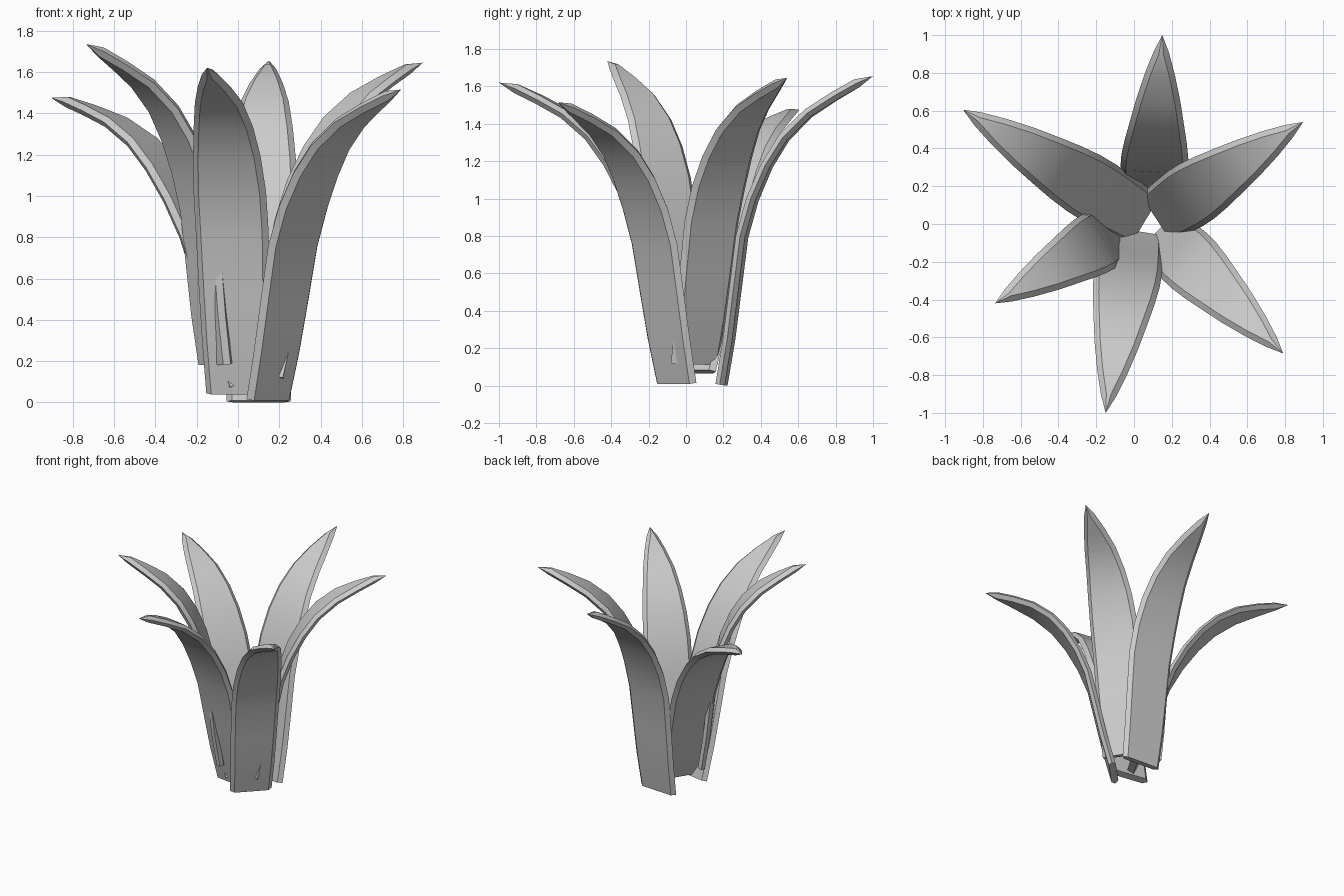
import bpy
import bmesh
import math
from mathutils import Vector, Matrix

cube = bpy.data.objects.get("Cube")
if cube:
    bpy.data.objects.remove(cube)

# Single plain grey for every leaf
grey = bpy.data.materials.new("leaf_grey")
grey.use_nodes = True
colour = (0.6, 0.6, 0.6, 1)
grey.diffuse_color = colour
grey.node_tree.nodes["Principled BSDF"].inputs["Base Color"].default_value = colour

# Shared leaf shape: (outward, height, half width)
PROFILE = [(0, 0, .155), (.04, .25, .165), (.07, .5, .172), (.105, .79, .178),
           (.16, .99, .177), (.236, 1.17, .165), (.328, 1.32, .145),
           (.456, 1.45, .117), (.592, 1.54, .08), (.712, 1.61, .04), (.8, 1.65, 0)]
HALF_THICK = 0.025
BEVEL = 0.028


def make_leaf(name, base, tip):
    """One copy of the blade, turned, leaned and scaled to run from base to tip."""
    base, tip = Vector(base), Vector(tip)
    reach = tip - base
    flat_reach = Vector((reach.x, reach.y, 0))
    outward = flat_reach.normalized()
    side = Vector((-outward.y, outward.x, 0))
    own_tip = Vector(PROFILE[-1][:2])
    scale = reach.length / own_tip.length
    lean = math.atan2(flat_reach.length, reach.z) - math.atan2(own_tip.x, own_tip.y)
    turn = Matrix.Rotation(-lean, 2)
    centres = []
    for out, up, half in PROFILE:
        spot = turn @ Vector((out, up)) * scale
        centres.append(base + outward * spot.x + Vector((0, 0, spot.y)))
    last = len(centres) - 1

    # Six-sided cross-sections: a flat front and back joined by sloping rims
    bm = bmesh.new()
    rings = []
    for i, centre in enumerate(centres):
        half = PROFILE[i][2] * scale
        along = centres[min(i + 1, last)] - centres[max(i - 1, 0)]
        normal = side.cross(along).normalized() * (HALF_THICK if half else 0)
        flat = max(half - BEVEL, 0)
        section = [(-half, 0), (-flat, 1), (flat, 1), (half, 0), (flat, -1), (-flat, -1)]
        rings.append([bm.verts.new(centre + side * s + normal * n) for s, n in section])
    for low, high in zip(rings, rings[1:]):
        for k in range(6):
            j = (k + 1) % 6
            bm.faces.new((low[k], low[j], high[j], high[k]))
    bm.faces.new(rings[0])
    bmesh.ops.remove_doubles(bm, verts=bm.verts, dist=1e-4)
    bmesh.ops.recalc_face_normals(bm, faces=bm.faces)

    mesh = bpy.data.meshes.new(name)
    bm.to_mesh(mesh)
    bm.free()
    mesh.materials.append(grey)
    leaf = bpy.data.objects.new(name, mesh)
    bpy.context.collection.objects.link(leaf)
    bpy.ops.object.select_all(action='DESELECT')
    leaf.select_set(True)
    bpy.context.view_layer.objects.active = leaf
    bpy.ops.object.shade_smooth_by_angle(angle=math.radians(30))


# Six leaves around the centre, each with its own lean
make_leaf("front_leaf", (0, -.06, .045), (-.15, -1, 1.62))
make_leaf("front_left_leaf", (.145, -.05, .015), (.79, -.685, 1.515))
make_leaf("back_left_leaf", (.135, .045, .12), (.895, .54, 1.645))
make_leaf("back_leaf", (.1, .19, .005), (.15, 1, 1.655))
make_leaf("back_right_leaf", (.04, .03, .075), (-.905, .605, 1.475))
make_leaf("front_right_leaf", (-.11, -.045, .185), (-.735, -.42, 1.735))
